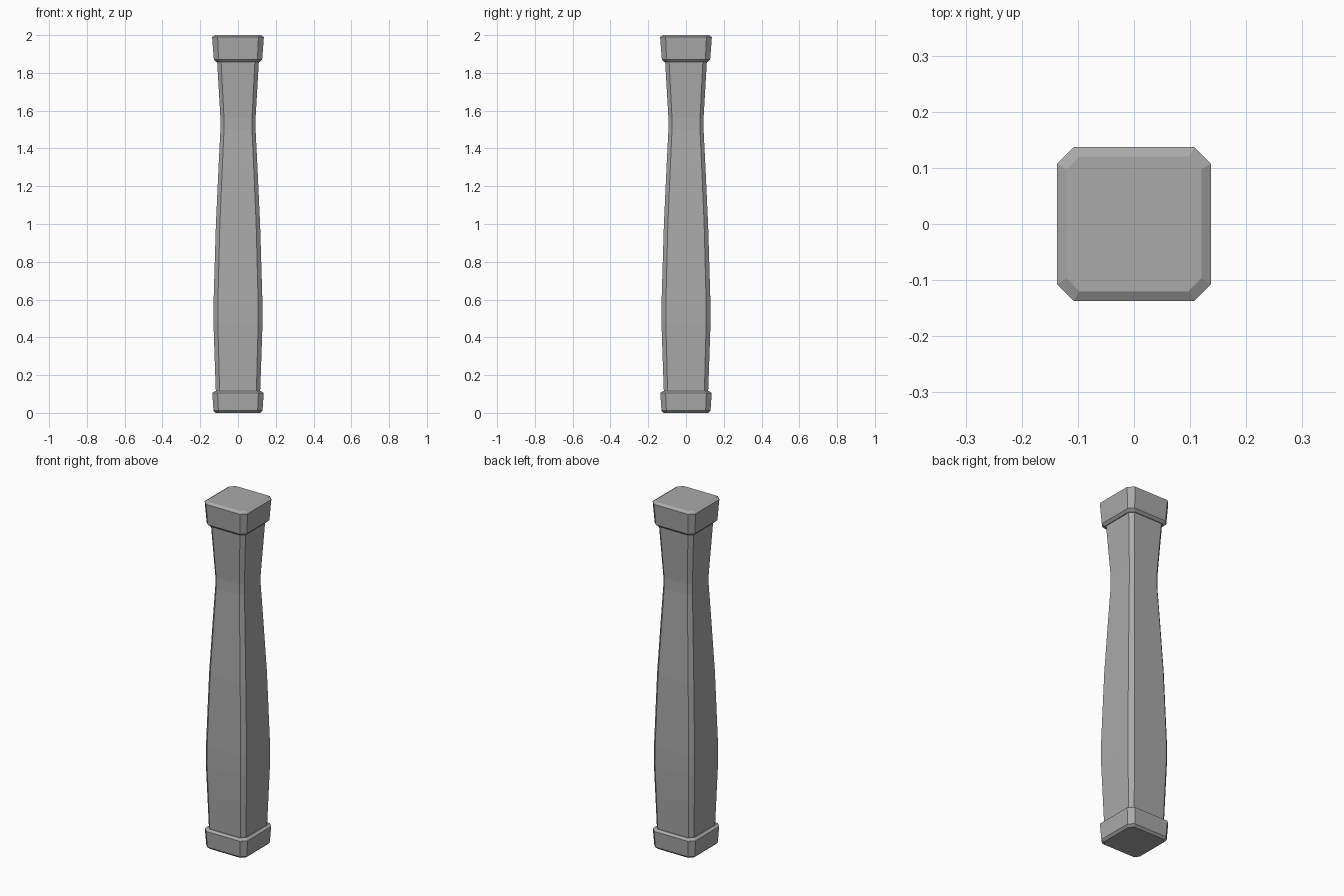
import bpy
import bmesh

cube = bpy.data.objects.get("Cube")
if cube:
    bpy.data.objects.remove(cube, do_unlink=True)

stone = bpy.data.materials.new("grey_stone")
stone.use_nodes = True
grey = (0.4, 0.4, 0.4, 1)
stone.diffuse_color = grey
stone.node_tree.nodes["Principled BSDF"].inputs["Base Color"].default_value = grey


def chamfered_loft(name, rings):
    """Loft chamfered squares given as (height, half width, chamfer)."""
    bm = bmesh.new()
    previous = None
    for z, h, c in rings:
        k = h - c
        outline = [(k, -h), (h, -k), (h, k), (k, h),
                   (-k, h), (-h, k), (-h, -k), (-k, -h)]
        ring = [bm.verts.new((x, y, z)) for x, y in outline]
        if previous:
            for i in range(8):
                j = (i + 1) % 8
                bm.faces.new((previous[i], previous[j], ring[j], ring[i]))
        else:
            bm.faces.new(ring[::-1])
        previous = ring
    bm.faces.new(previous)
    mesh = bpy.data.meshes.new(name)
    bm.to_mesh(mesh)
    bm.free()
    mesh.materials.append(stone)
    obj = bpy.data.objects.new(name, mesh)
    bpy.context.collection.objects.link(obj)
    return obj


# Base block: flares slightly upward, bevelled top and bottom rims
chamfered_loft("base_block", [
    (0, 0.118, 0.022), (0.012, 0.13, 0.026),
    (0.105, 0.136, 0.028), (0.115, 0.122, 0.024)])

# Shaft: swelling low down, narrow waist near the top
chamfered_loft("shaft", [
    (0.1, 0.117, 0.02), (0.3, 0.124, 0.022), (0.48, 0.13, 0.023),
    (0.6, 0.129, 0.023), (1.0, 0.117, 0.021), (1.3, 0.103, 0.02),
    (1.5, 0.093, 0.019), (1.56, 0.093, 0.019), (1.87, 0.111, 0.021)])

# Top cap: flares upward, with bevelled rims
chamfered_loft("top_cap", [
    (1.857, 0.115, 0.022), (1.87, 0.128, 0.025),
    (1.99, 0.137, 0.029), (2, 0.12, 0.023)])
